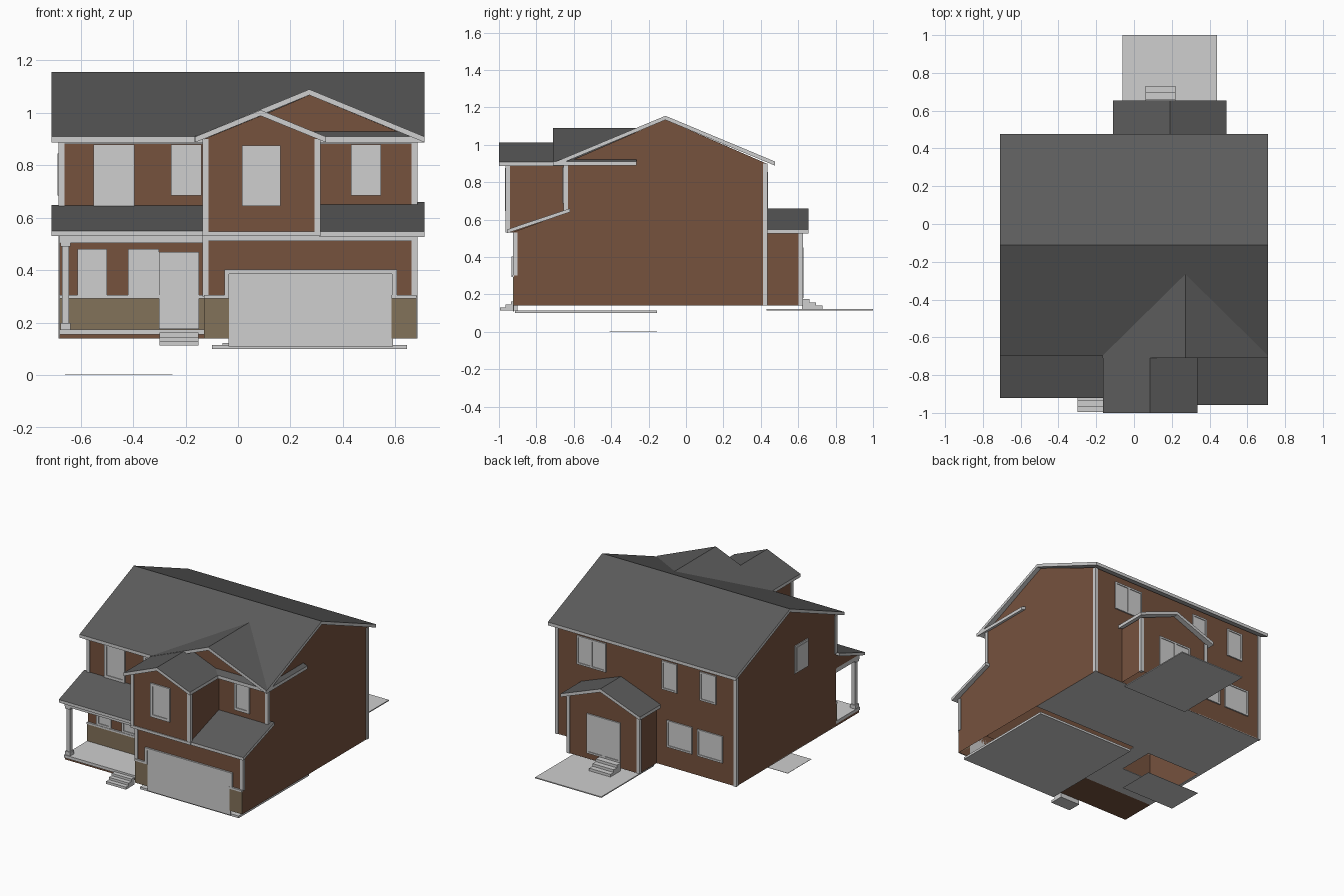
import bpy, bmesh
from mathutils import Vector

if "Cube" in bpy.data.objects:
    bpy.data.objects.remove(bpy.data.objects["Cube"])


def material(name, rgb):
    m = bpy.data.materials.new(name)
    m.diffuse_color = (*rgb, 1)
    m.use_nodes = True
    m.node_tree.nodes["Principled BSDF"].inputs["Base Color"].default_value = m.diffuse_color
    return m


BRICK = material("brown siding", (0.18, 0.084, 0.048))
ROOF = material("dark grey shingle", (0.107, 0.107, 0.107))
TRIM = material("light grey trim", (0.62, 0.62, 0.62))
STONE = material("olive stone", (0.223, 0.168, 0.102))


def prism(name, pts, axis, a, b, mat, top=None, open_bottom=False):
    """Extrude a profile along x (pts are y,z) or y (pts are x,z)."""
    bm = bmesh.new()
    place = (lambda p, d: (d, p[0], p[1])) if axis == 'x' else (lambda p, d: (p[0], d, p[1]))
    va = [bm.verts.new(place(p, a)) for p in pts]
    vb = [bm.verts.new(place(p, b)) for p in pts]
    bm.faces.new(va)
    bm.faces.new(vb[::-1])
    n = len(pts)
    for i in range(n):
        bm.faces.new((va[i], vb[i], vb[(i + 1) % n], va[(i + 1) % n]))
    bmesh.ops.recalc_face_normals(bm, faces=bm.faces)
    if top:                       # upward faces take the second material
        for f in bm.faces:
            f.material_index = int(f.normal.z > 0.5)
    if open_bottom:
        bmesh.ops.delete(bm, geom=[f for f in bm.faces if f.normal.z < -0.9], context='FACES')
    me = bpy.data.meshes.new(name)
    bm.to_mesh(me)
    bm.free()
    me.materials.append(mat)
    if top:
        me.materials.append(top)
    ob = bpy.data.objects.new(name, me)
    bpy.context.collection.objects.link(ob)
    return ob


def box(name, x, y, z, mat=TRIM):
    return prism(name, [(x[0], z[0]), (x[1], z[0]), (x[1], z[1]), (x[0], z[1])], 'y', y[0], y[1], mat)


def gable_roof(name, axis, mid, ridge, half, eave, a, b, t=0.022):
    pts = [(mid - half, eave), (mid, ridge), (mid + half, eave),
           (mid + half, eave - t), (mid, ridge - t), (mid - half, eave - t)]
    return prism(name, pts, axis, a, b, TRIM, ROOF)


def shed_roof(name, front, back, a, b, t=0.02):
    pts = [front, back, (back[0], back[1] - t), (front[0], front[1] - t)]
    return prism(name, pts, 'x', a, b, TRIM, ROOF)


def front_back_plate(name, y, side, x, z, inset=0.018, mullion=False):
    """Frame bars around a thin pane; side -1 faces front, +1 faces back."""
    def layer(n, xs, zs, d):
        box(n, xs, sorted((y, y + side * d)), zs)
    layer(name + "_pane", x, z, 0.004)
    layer(name + "_jamb_left", (x[0], x[0] + inset), z, 0.009)
    layer(name + "_jamb_right", (x[1] - inset, x[1]), z, 0.009)
    layer(name + "_sill", (x[0] + inset, x[1] - inset), (z[0], z[0] + inset), 0.009)
    layer(name + "_head", (x[0] + inset, x[1] - inset), (z[1] - inset, z[1]), 0.009)
    if mullion:
        c = (x[0] + x[1]) / 2
        layer(name + "_mullion", (c - 0.008, c + 0.008), (z[0] + inset, z[1] - inset), 0.009)


# Wall volumes, open underneath
prism("main_walls", [(-.65, .14), (.43, .14), (.43, .9), (-.11, 1.135), (-.65, .9)],
      'x', -.68, .68, BRICK, open_bottom=True)
prism("garage_walls", [(-.92, .14), (-.65, .14), (-.65, .632), (-.92, .535)],
      'x', -.13, .68, BRICK, open_bottom=True)
prism("bay_walls", [(-.13, .53), (.31, .53), (.31, .9), (.09, .99), (-.13, .9)], 'y', -.96, -.6, BRICK)
prism("front_gable_wall", [(-.12, .89), (.679, .89), (.679, .9), (.272, 1.068), (-.12, .9)],
      'y', -.652, -.4, BRICK)
prism("back_room_walls", [(-.08, .14), (.46, .14), (.46, .53), (.19, .638), (-.08, .53)],
      'y', .43, .62, BRICK, open_bottom=True)

# Roofs
gable_roof("main_roof", 'x', -.11, 1.155, .587, .91, -.71, .71)
gable_roof("front_gable_roof", 'y', .272, 1.09, .438, .91, -.71, -.265)
gable_roof("bay_roof", 'y', .086, 1.011, .25, .909, -1, -.64)
gable_roof("back_room_roof", 'y', .19, .66, .3, .547, .43, .655)
shed_roof("garage_roof", (-.957, .547), (-.62, .66), .31, .71)
shed_roof("porch_roof", (-.92, .55), (-.645, .648), -.71, -.13)

# Floors: main floor with stairwell opening, garage slab, patio
box("back_floor", (-.68, .68), (-.155, .43), (.14, .145))
box("hall_floor", (-.25, -.13), (-.65, -.155), (.14, .145))
box("front_floor", (-.68, -.25), (-.65, -.41), (.14, .145))
box("stairwell_edge_floor", (-.68, -.66), (-.41, -.155), (.14, .145))
box("stairwell_bottom", (-.66, -.25), (-.41, -.155), (0, .002))
box("garage_slab", (-.1, .645), (-.915, -.155), (.10, .115))
box("patio_slab", (-.06, .44), (.43, 1.0), (.115, .122))

# Porch: slab, base, ceiling, beams and post
box("porch_base", (-.68, -.13), (-.895, -.65), (.14, .155), BRICK)
box("porch_slab", (-.68, -.13), (-.905, -.65), (.155, .175))
box("porch_ceiling", (-.68, -.13), (-.89, -.65), (.525, .531))
box("porch_front_beam", (-.68, -.13), (-.9, -.87), (.505, .535))
box("porch_side_beam", (-.68, -.65), (-.87, -.65), (.505, .535))
prism("porch_roof_end", [(-.89, .53), (-.65, .53), (-.65, .628)], 'x', -.68, -.67, BRICK)
box("porch_post", (-.67, -.645), (-.892, -.867), (.175, .505))
box("porch_post_foot", (-.677, -.638), (-.899, -.86), (.175, .2))
box("porch_post_cap", (-.677, -.638), (-.899, -.86), (.49, .505))

# Steps, front and back
for i in range(3):
    top = .13 + .016 * i
    box(f"front_step_{i}", (-.3, -.15), (-.995 + .03 * i, -.9), (.113, top))
    box(f"back_step_{i}", (.06, .22), (.62, .73 - .035 * i), (.12, .14 + .018 * i))

# Stone wainscot plates with a trim cap
for name, x, y, z0 in (("porch", (-.68, -.13), -.65, .175), ("garage_left", (-.13, -.035), -.92, .14),
                       ("garage_right", (.585, .68), -.92, .14)):
    box(name + "_stone", x, (y - .006, y), (z0, .292), STONE)
    box(name + "_stone_cap", x, (y - .012, y), (.292, .305))

# Corner boards: x, y of the corner, inward x and y direction, height range
w, p = .018, .005
for i, (x, y, dx, dy, z0, z1) in enumerate((
        (-.68, -.65, 1, 1, .64, .9), (.68, -.65, -1, 1, .65, .9), (-.68, .43, 1, -1, .14, .9),
        (.68, .43, -1, -1, .14, .9), (.68, -.92, -1, 1, .3, .53), (-.13, -.92, 1, 1, .3, .53),
        (-.13, -.96, 1, 1, .53, .9), (.31, -.96, -1, 1, .53, .9),
        (-.08, .62, 1, -1, .14, .53), (.46, .62, -1, -1, .14, .53))):
    box(f"corner_board_{i}", sorted((x - p * dx, x + w * dx)), sorted((y - p * dy, y + w * dy)), (z0, z1))

# Horizontal trim bands
for name, x, y, z in (("upper_left", (-.68, -.13), -.65, (.882, .9)), ("upper_right", (.31, .68), -.65, (.882, .9)),
                      ("garage_frieze", (-.13, .68), -.92, (.512, .535)), ("bay_bottom", (-.13, .31), -.96, (.53, .548))):
    box(name + "_band", x, (y - .006, y), z)

# Front windows and doors
for i, (y, x, z) in enumerate((
        (-.65, (-.55, -.395), (.645, .88)), (-.65, (-.255, -.14), (.685, .88)),
        (-.96, (.015, .162), (.645, .875)), (-.65, (.43, .545), (.685, .88)),
        (-.65, (-.612, -.5), (.3, .482)), (-.65, (-.42, -.302), (.3, .482)))):
    front_back_plate(f"front_window_{i}", y, -1, x, z)
front_back_plate("front_door", -.656, -1, (-.302, -.148), (.176, .47))
box("garage_door", (-.036, .59), (-.926, -.92), (.11, .386))
box("garage_door_head", (-.052, .606), (-.932, -.92), (.386, .403))
for x in (-.052, .588):
    box("garage_door_jamb", (x, x + .018), (-.932, -.92), (.292, .386))

# Back windows and sliding door
for i, (x, z, double) in enumerate((
        ((.3, .52), (.66, .855), True), ((-.237, -.123), (.66, .855), False),
        ((-.53, -.41), (.66, .855), False), ((-.35, -.16), (.275, .457), False),
        ((-.58, -.39), (.275, .457), False))):
    front_back_plate(f"back_window_{i}", .43, 1, x, z, .012, double)
front_back_plate("sliding_door", .62, 1, (.06, .31), (.18, .45), .012, True)

# Left side window
box("side_window_frame", (-.685, -.68), (-.345, -.2), (.67, .86))
box("side_window_pane", (-.688, -.685), (-.33, -.215), (.685, .845))
